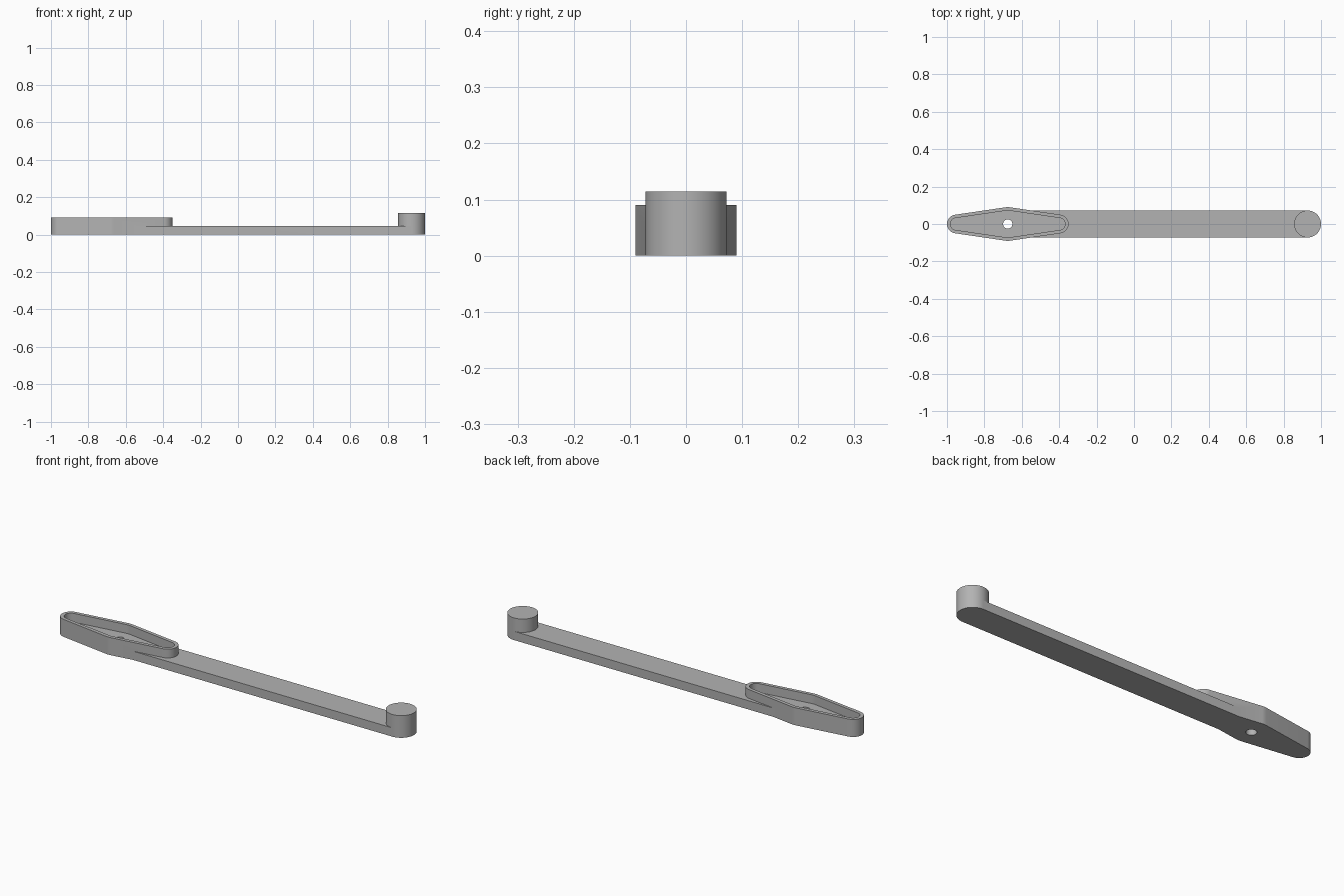
import bpy
import bmesh
from math import asin, cos, sin, pi, radians

cube = bpy.data.objects.get("Cube")
if cube:
    bpy.data.objects.remove(cube, do_unlink=True)

# Main dimensions
GRIP_X, GRIP_REACH = -0.675, 0.325
GRIP_MID, GRIP_END, GRIP_TOP = 0.09, 0.05, 0.09
ARM_R, ARM_TOP = 0.072, 0.045
PEG_X, PEG_TOP = 1 - ARM_R, 0.114
WALL, HOLE_R = 0.018, 0.025

grey = bpy.data.materials.new("grey plastic")
grey.use_nodes = True
colour = (0.45, 0.45, 0.45, 1)
grey.diffuse_color = colour
grey.node_tree.nodes["Principled BSDF"].inputs["Base Color"].default_value = colour


def arc(x, radius, start, end, steps):
    """Points on an arc centred on the x axis."""
    angles = [start + (end - start) * i / steps for i in range(steps + 1)]
    return [(x + radius * cos(a), radius * sin(a)) for a in angles]


def grip_outline(inset=0):
    """Long diamond with rounded ends, drawn as tangents to three circles."""
    span = GRIP_REACH - GRIP_END
    tilt = asin((GRIP_MID - GRIP_END) / span)
    side = pi / 2 - tilt
    end, mid = GRIP_END - inset, GRIP_MID - inset
    return (arc(GRIP_X + span, end, -side, side, 24)
            + arc(GRIP_X, mid, side, pi - side, 6)
            + arc(GRIP_X - span, end, pi - side, pi + side, 24)
            + arc(GRIP_X, mid, pi + side, 2 * pi - side, 6))


def prism(name, outline, bottom, top):
    """Extrude a flat outline upwards."""
    bm = bmesh.new()
    face = bm.faces.new([bm.verts.new((x, y, bottom)) for x, y in outline])
    raised = bmesh.ops.extrude_face_region(bm, geom=[face])["geom"]
    verts = [v for v in raised if isinstance(v, bmesh.types.BMVert)]
    bmesh.ops.translate(bm, verts=verts, vec=(0, 0, top - bottom))
    bmesh.ops.recalc_face_normals(bm, faces=bm.faces)
    mesh = bpy.data.meshes.new(name)
    bm.to_mesh(mesh)
    bm.free()
    mesh.materials.append(grey)
    obj = bpy.data.objects.new(name, mesh)
    bpy.context.collection.objects.link(obj)
    return obj


def combine(target, tool, operation):
    """Join or cut with a tool solid, then discard the tool."""
    mod = target.modifiers.new(operation.title(), "BOOLEAN")
    mod.operation, mod.solver, mod.object = operation, "EXACT", tool
    bpy.context.view_layer.objects.active = target
    bpy.ops.object.modifier_apply(modifier=mod.name)
    bpy.data.objects.remove(tool, do_unlink=True)


# Grip block, flat arm and round end peg form one solid
lever = prism("lever_arm", grip_outline(), 0, GRIP_TOP)
arm_outline = [(-0.58, ARM_R), (-0.58, -ARM_R)] + arc(PEG_X, ARM_R, -pi / 2, pi / 2, 32)
combine(lever, prism("flat_arm", arm_outline, 0, ARM_TOP), "UNION")
peg_outline = arc(PEG_X, ARM_R, -pi / 2, 3 * pi / 2, 64)[:-1]
combine(lever, prism("end_peg", peg_outline, 0, PEG_TOP), "UNION")

# Hollow top of the grip and pivot hole through its floor
combine(lever, prism("recess_cutter", grip_outline(WALL), ARM_TOP, 0.2), "DIFFERENCE")
hole_outline = arc(GRIP_X, HOLE_R, 0, 2 * pi, 32)[:-1]
combine(lever, prism("hole_cutter", hole_outline, -0.1, 0.2), "DIFFERENCE")

# Smooth curved walls with crisp rims
bpy.ops.object.select_all(action="DESELECT")
lever.select_set(True)
bpy.context.view_layer.objects.active = lever
bpy.ops.object.shade_smooth_by_angle(angle=radians(30))
